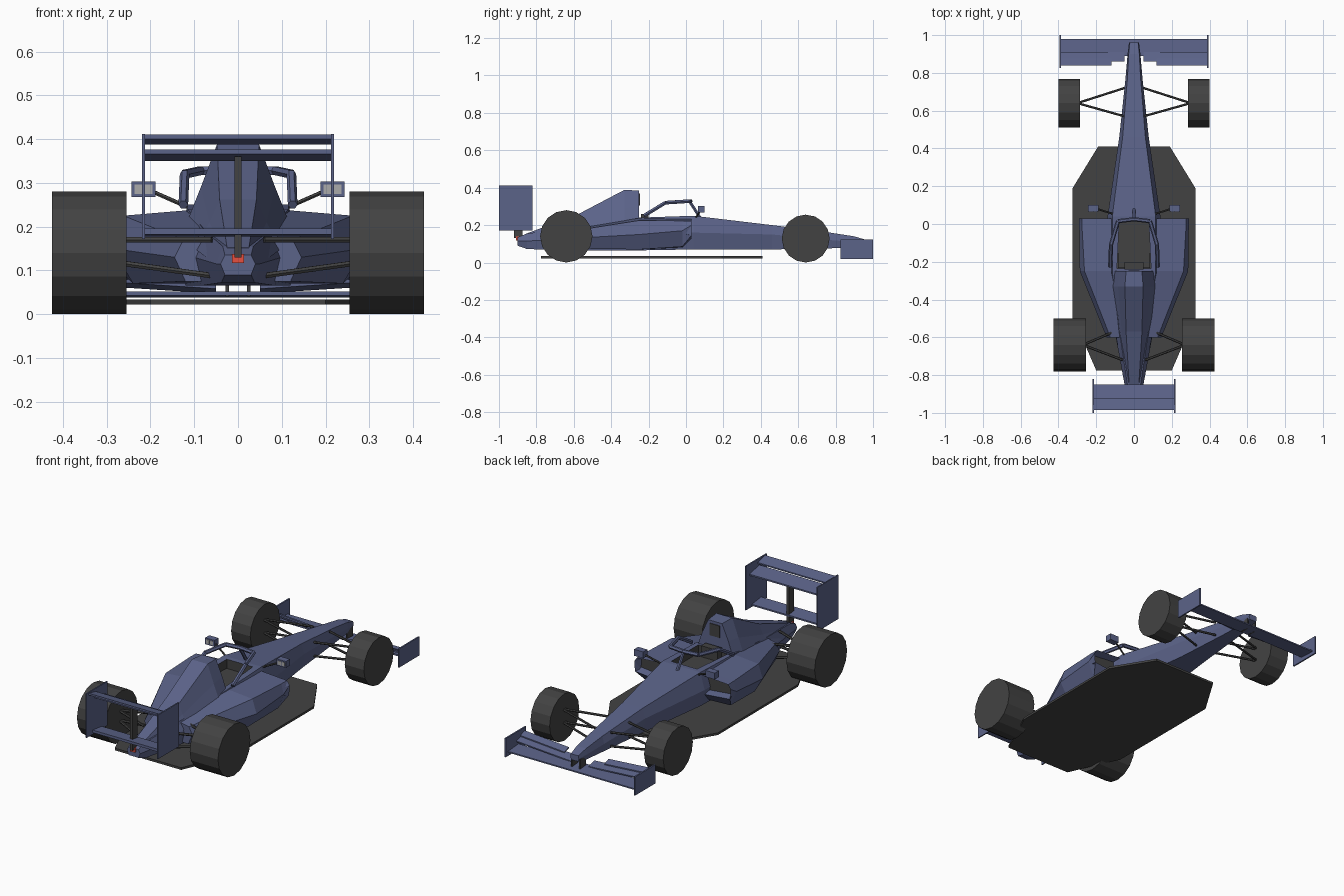
import bpy, bmesh, math
from mathutils import Vector

if "Cube" in bpy.data.objects:
    bpy.data.objects.remove(bpy.data.objects["Cube"])


def material(name, rgb):
    m = bpy.data.materials.new(name)
    m.diffuse_color = (*rgb, 1)
    m.use_nodes = True
    m.node_tree.nodes["Principled BSDF"].inputs["Base Color"].default_value = m.diffuse_color
    return m


BLUE = material("blue_paint", (0.105, 0.125, 0.25))
DARK = material("dark_rubber", (0.055, 0.055, 0.055))
RED = material("red_lamp", (0.8, 0.08, 0.05))
GLASS = material("mirror_glass", (0.4, 0.4, 0.4))


def finish(name, bm, mat, mirror=False):
    bmesh.ops.recalc_face_normals(bm, faces=bm.faces)
    me = bpy.data.meshes.new(name)
    bm.to_mesh(me)
    bm.free()
    ob = bpy.data.objects.new(name, me)
    bpy.context.collection.objects.link(ob)
    me.materials.append(mat)
    if mirror:
        ob.modifiers.new("mirror", 'MIRROR')
    return ob


def loft(name, rings, mat, mirror=False, inset=None):
    """Skin closed rings; inset=(thickness, depth) hollows the first cap."""
    bm = bmesh.new()
    rows = [[bm.verts.new(p) for p in r] for r in rings]
    for a, b in zip(rows, rows[1:]):
        for i in range(len(a)):
            j = (i + 1) % len(a)
            bm.faces.new((a[i], a[j], b[j], b[i]))
    cap = bm.faces.new(rows[0])
    bm.faces.new(rows[-1])
    if inset:
        bmesh.ops.recalc_face_normals(bm, faces=bm.faces)
        bmesh.ops.inset_region(bm, faces=[cap], thickness=inset[0])
        bmesh.ops.translate(bm, verts=cap.verts, vec=(0, -inset[1], 0))
        cap.material_index = 1
    ob = finish(name, bm, mat, mirror)
    ob.data.materials.append(DARK)
    return ob


def hull_ring(y, wt, wm, wb, zb, zm, zt):
    half = [(wt, zt), (wm, zm), (wb, zb)]
    return [(x, y, z) for x, z in half] + [(-x, y, z) for x, z in half[::-1]]


def box(name, x, y, z, mat, mirror=False):
    ring = lambda yy: [(x[0], yy, z[0]), (x[1], yy, z[0]), (x[1], yy, z[1]), (x[0], yy, z[1])]
    return loft(name, [ring(y[0]), ring(y[1])], mat, mirror)


def blade(name, x, profile, mat, mirror=False, rise=0):
    """Wing element: a (y, z) profile spanned from x[0] to x[1]."""
    return loft(name, [[(x[0], y, z) for y, z in profile],
                       [(x[1], y, z + rise) for y, z in profile]], mat, mirror)


def rod(name, a, b, r, mat, mirror=True, sides=6):
    a, b = Vector(a), Vector(b)
    q = (b - a).to_track_quat('Z', 'Y')
    circle = [q @ Vector((r * math.cos(t), r * math.sin(t), 0))
              for t in (2 * math.pi * k / sides for k in range(sides))]
    return loft(name, [[a + c for c in circle], [b + c for c in circle]], mat, mirror)


# Floor tray
outline = [(.19, .41), (.325, .19), (.325, -.5), (.25, -.66), (.2, -.775)]
outline += [(-x, y) for x, y in outline[::-1]]
loft("floor", [[(x, y, z) for x, y in outline] for z in (.022, .034)], DARK)

# Nose and monocoque
tub = loft("monocoque", [hull_ring(*s) for s in [
    (.96, .022, .026, .02, .09, .105, .122),
    (.9, .028, .034, .028, .08, .11, .14),
    (.77, .035, .045, .038, .076, .12, .16),
    (.46, .06, .078, .065, .07, .15, .2),
    (.04, .115, .14, .12, .07, .16, .25),
    (-.25, .115, .14, .12, .065, .16, .24),
    (-.58, .075, .1, .085, .065, .13, .19),
    (-.85, .035, .05, .038, .072, .115, .155),
    (-.9, .03, .04, .03, .09, .115, .135)]], BLUE)

# Cockpit opening and seat
cut = loft("cockpit_cutter", [[(-w, y, .19), (w, y, .19), (w, y, .3), (-w, y, .3)]
                              for y, w in ((.015, .078), (-.235, .09))], DARK)
cut.hide_render = True
cut.hide_viewport = True
cut.display_type = 'WIRE'
mod = tub.modifiers.new("cockpit", 'BOOLEAN')
mod.object, mod.operation, mod.solver = cut, 'DIFFERENCE', 'EXACT'
box("cockpit_floor", (-.084, .084), (-.234, .013), (.185, .2), DARK)
box("headrest", (-.05, .05), (-.24, -.2), (.19, .26), DARK)

# Engine cover with airbox
loft("engine_cover", [hull_ring(*s) for s in [
    (-.25, .042, .08, .115, .2, .3, .385),
    (-.33, .048, .085, .125, .19, .29, .388),
    (-.57, .042, .065, .1, .15, .21, .262),
    (-.86, .025, .033, .045, .11, .135, .152)]], BLUE)
box("airbox_intake", (-.03, .03), (-.26, -.246), (.305, .37), DARK)

# Sidepods with hollow intakes
pods = [(.03, [(.12, .232), (.275, .222), (.29, .2), (.287, .145), (.12, .13)]),
        (-.02, [(.12, .232), (.275, .223), (.29, .17), (.255, .085), (.12, .08)]),
        (-.25, [(.12, .237), (.262, .225), (.287, .15), (.24, .07), (.12, .07)]),
        (-.6, [(.05, .185), (.125, .17), (.145, .13), (.12, .075), (.05, .075)])]
loft("sidepod", [[(x, y, z) for x, z in r] for y, r in pods], BLUE, True, (.014, .04))

# Halo hoop and front pillar
path = [(.125, -.225, .25), (.122, -.11, .32), (.085, .015, .328), (0, .025, .328)]
for a, b in zip(path, path[1:]):
    rod("halo_tube", a, b, .011, BLUE)
rod("halo_pillar", (0, .02, .326), (0, .075, .24), .009, BLUE, False)

# Mirrors on stalks
box("mirror_housing", (.188, .243), (.065, .1), (.268, .303), BLUE, True)
for x in (.195, .218):
    box("mirror_glass", (x, x + .019), (.063, .07), (.275, .296), GLASS, True)
rod("mirror_stalk", (.1, .05, .238), (.195, .08, .28), .005, DARK)

# Tyres: half width limits, axle position, radius
for name, x0, x1, y, r in (("rear_tyre", .255, .425, -.64, .14),
                           ("front_tyre", .285, .4, .64, .128)):
    rings = [[(x, y + r * math.cos(t), r + r * math.sin(t))
              for t in (math.pi * k / 8 for k in range(16))] for x in (x0, x1)]
    loft(name, rings, DARK, True)

# Suspension wishbones
for y in (.72, .57):
    rod("front_upper_arm", (.05, y, .165), (.3, .64, .17), .006, DARK)
    rod("front_lower_arm", (.05, y, .09), (.3, .64, .1), .006, DARK)
for y in (-.55, -.72):
    rod("rear_upper_arm", (.06, y, .17), (.27, -.64, .17), .007, DARK)
    rod("rear_lower_arm", (.06, y, .088), (.27, -.64, .117), .007, DARK)

# Front wing: main plane, two rising flaps, endplates, pylons
blade("front_wing_main", (0, .39), [(.98, .038), (.98, .045), (.89, .052), (.89, .043)], BLUE, True)
blade("front_wing_flap", (.05, .39), [(.91, .047), (.91, .053), (.86, .066), (.86, .058)], BLUE, True, .022)
blade("front_wing_top_flap", (.12, .39), [(.875, .066), (.875, .072), (.838, .085), (.838, .078)], BLUE, True, .02)
box("front_wing_endplate", (.386, .394), (.825, 1.0), (.02, .122), BLUE, True)
box("front_wing_pylon", (.021, .028), (.9, .95), (.04, .1), DARK, True)

# Rear wing: two elements, lower beam, endplates, pylon
blade("rear_wing_flap", (-.215, .215), [(-.985, .4), (-.985, .41), (-.92, .395), (-.92, .388)], BLUE)
blade("rear_wing_main", (-.215, .215), [(-.935, .366), (-.935, .376), (-.85, .358), (-.85, .35)], BLUE)
blade("rear_wing_beam", (-.215, .215), [(-.95, .182), (-.95, .196), (-.87, .186), (-.87, .178)], BLUE)
box("rear_wing_endplate", (.212, .219), (-1.0, -.82), (.172, .412), BLUE, True)
box("rear_wing_pylon", (-.008, .008), (-.92, -.875), (.13, .36), DARK)

# Rear lamp
box("rear_lamp", (-.014, .014), (-.908, -.89), (.117, .138), RED)
